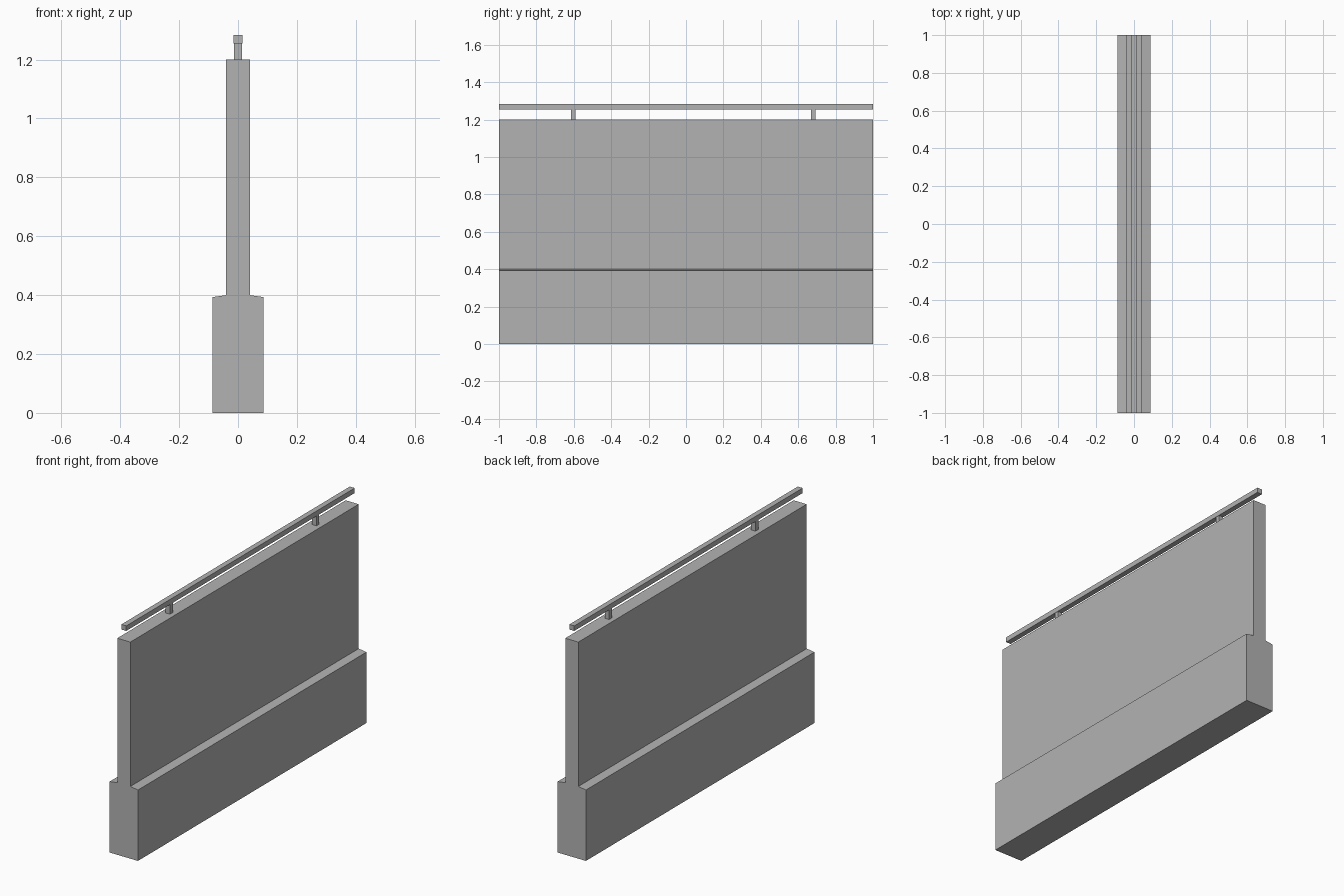
import bpy
import bmesh
from mathutils import Vector

cube = bpy.data.objects.get("Cube")
if cube:
    bpy.data.objects.remove(cube, do_unlink=True)

GREY = (0.45, 0.45, 0.45, 1.0)
concrete = bpy.data.materials.new("concrete grey")
concrete.use_nodes = True
concrete.diffuse_color = GREY
for node in concrete.node_tree.nodes:
    if node.type == "BSDF_PRINCIPLED":
        node.inputs["Base Color"].default_value = GREY


def extrude_profile(name, profile, y0, y1):
    """Extrude a closed (x, z) outline along y."""
    bm = bmesh.new()
    face = bm.faces.new([bm.verts.new((x, y0, z)) for x, z in profile])
    result = bmesh.ops.extrude_face_region(bm, geom=[face])
    moved = [g for g in result["geom"] if isinstance(g, bmesh.types.BMVert)]
    bmesh.ops.translate(bm, verts=moved, vec=Vector((0, y1 - y0, 0)))
    bmesh.ops.recalc_face_normals(bm, faces=bm.faces)
    mesh = bpy.data.meshes.new(name)
    bm.to_mesh(mesh)
    bm.free()
    mesh.materials.append(concrete)
    obj = bpy.data.objects.new(name, mesh)
    bpy.context.collection.objects.link(obj)
    return obj


def mirrored(half):
    """Complete a right-hand outline with its mirror image."""
    return half + [(-x, z) for x, z in reversed(half)]


# Wall with a wide plinth and sloped ledges
wall_half = [(0.087, 0), (0.087, 0.393), (0.04, 0.4), (0.04, 1.2)]
extrude_profile("barrier_wall", mirrored(wall_half), -1, 1)

# Handrail bar above the wall
extrude_profile("handrail", mirrored([(0.015, 1.255), (0.015, 1.283)]), -1, 1)

# Short posts holding the handrail
for name, y in (("front_post", -0.602), ("back_post", 0.68)):
    extrude_profile(name, mirrored([(0.013, 1.2), (0.013, 1.255)]),
                    y - 0.0125, y + 0.0125)
